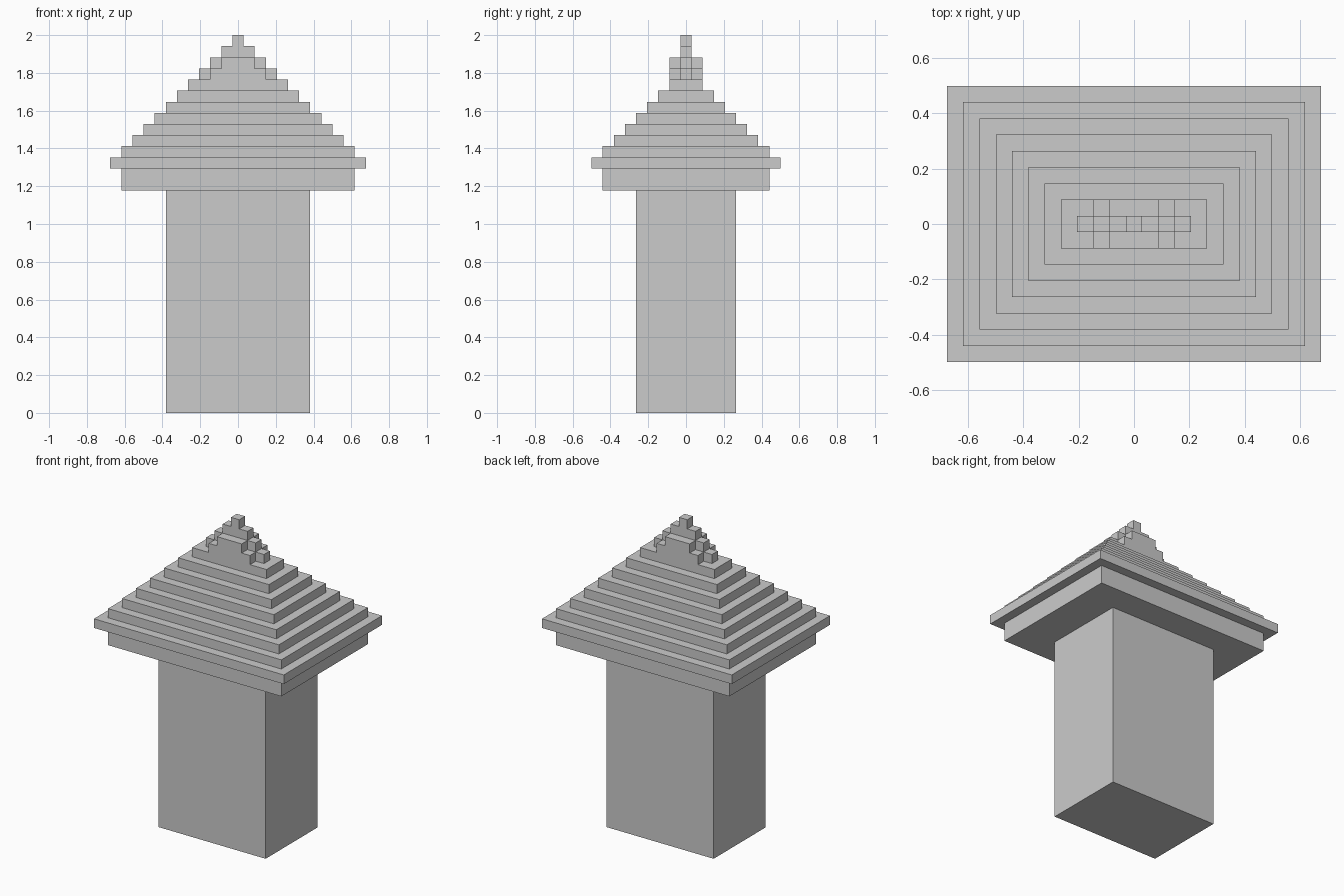
import bpy, bmesh

if "Cube" in bpy.data.objects:
    bpy.data.objects.remove(bpy.data.objects["Cube"])

U = 2 / 34  # one block unit


def stepped(name, rings):
    """Closed shell through rectangular rings (width, depth, z) in block units."""
    bm = bmesh.new()
    loops = []
    for w, d, z in rings:
        x, y = w * U / 2, d * U / 2
        loops.append([bm.verts.new((sx * x, sy * y, z * U))
                      for sx, sy in ((-1, -1), (1, -1), (1, 1), (-1, 1))])
    bm.faces.new(loops[0][::-1])
    for a, b in zip(loops, loops[1:]):
        for i in range(4):
            j = (i + 1) % 4
            bm.faces.new((a[i], a[j], b[j], b[i]))
    bm.faces.new(loops[-1])
    bmesh.ops.recalc_face_normals(bm, faces=bm.faces)
    mesh = bpy.data.meshes.new(name)
    bm.to_mesh(mesh)
    bm.free()
    obj = bpy.data.objects.new(name, mesh)
    bpy.context.collection.objects.link(obj)
    return obj


def tiers(layers):
    """Turn (width, depth, bottom, top) layers into ring pairs."""
    return [(w, d, z) for w, d, lo, hi in layers for z in (lo, hi)]


# Rectangular tower body
stepped("tower_body", tiers([(13, 9, 0, 20)]))

# Eaves: recessed band under a wider overhanging slab, then the stepped roof
layers = [(21, 15, 20, 22), (23, 17, 22, 23)]
layers += [(21 - 2 * i, 15 - 2 * i, 23 + i, 24 + i) for i in range(7)]
stepped("stepped_roof", tiers(layers))

# Roof peak: narrow wall that steps in to a single block
stepped("roof_peak", tiers([(5, 3, 30, 31), (3, 3, 31, 32),
                            (3, 1, 32, 33), (1, 1, 33, 34)]))

# Single blocks continuing the ridge down both ends
for x, z in ((3, 30), (2, 31)):
    for side, label in ((-1, "left"), (1, "right")):
        block = stepped(f"ridge_block_{label}_{z - 29}", tiers([(1, 1, z, z + 1)]))
        block.location.x = side * x * U
